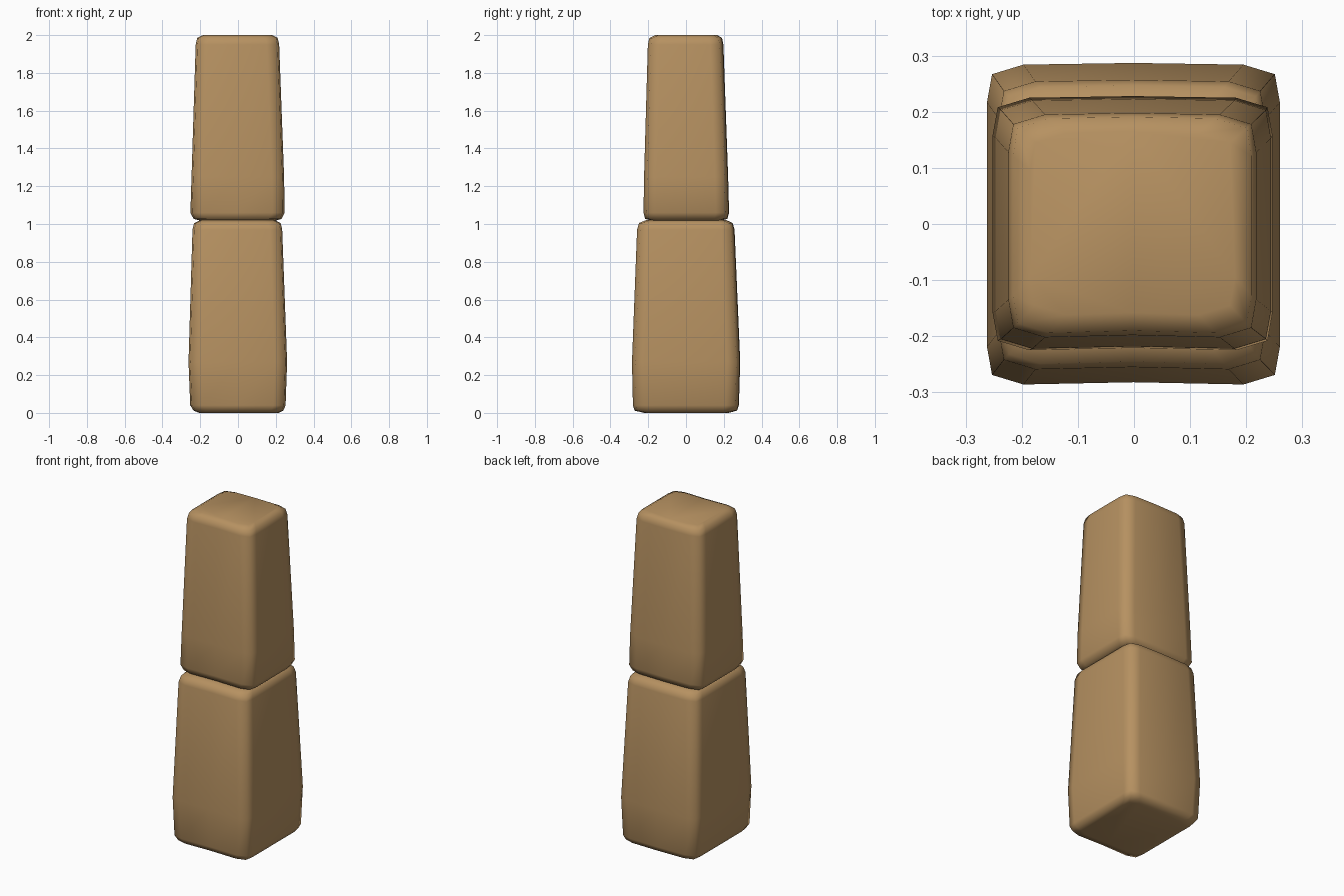
import bpy, bmesh

if "Cube" in bpy.data.objects:
    bpy.data.objects.remove(bpy.data.objects["Cube"])

stone = bpy.data.materials.new("tan_stone")
stone.diffuse_color = (0.47, 0.285, 0.12, 1)
stone.use_nodes = True
stone.node_tree.nodes["Principled BSDF"].inputs["Base Color"].default_value = stone.diffuse_color


def ring(x0, x1, y0, y1, z):
    """Rectangle with clipped corners and slightly bowed front/back."""
    cx, cy = (x0 + x1) / 2, (y0 + y1) / 2
    hx, hy = (x1 - x0) / 2, (y1 - y0) / 2
    corner = [(hx, hy - 0.07), (hx - 0.009, hy - 0.02), (hx - 0.065, hy - 0.003)]
    right_back = corner
    left_back = [(-x, y) for x, y in reversed(corner)]
    left_front = [(-x, -y) for x, y in corner]
    right_front = [(x, -y) for x, y in reversed(corner)]
    pts = right_back + [(0, hy)] + left_back + left_front + [(0, -hy + 0.007)] + right_front
    return [(cx + x, cy + y, z) for x, y in pts]


def block(name, levels):
    """Loft a worn stone block through rings (x0, x1, y0, y1, z)."""
    bm = bmesh.new()
    loops = [[bm.verts.new(p) for p in ring(*lv)] for lv in levels]
    n = len(loops[0])
    for a, b in zip(loops, loops[1:]):
        for i in range(n):
            j = (i + 1) % n
            bm.faces.new((a[i], a[j], b[j], b[i]))
    bm.faces.new(loops[0][::-1])
    bm.faces.new(loops[-1])
    bmesh.ops.recalc_face_normals(bm, faces=bm.faces)
    for f in bm.faces:
        f.smooth = True
    me = bpy.data.meshes.new(name)
    bm.to_mesh(me)
    bm.free()
    me.materials.append(stone)
    ob = bpy.data.objects.new(name, me)
    bpy.context.collection.objects.link(ob)


# Wider lower block
block("lower_block", [
    (-0.205, 0.215, -0.225, 0.225, 0.0),
    (-0.235, 0.24, -0.275, 0.27, 0.012),
    (-0.253, 0.252, -0.284, 0.28, 0.04),
    (-0.262, 0.26, -0.289, 0.287, 0.27),
    (-0.241, 0.234, -0.262, 0.257, 0.97),
    (-0.232, 0.226, -0.252, 0.247, 1.005),
    (-0.20, 0.195, -0.215, 0.215, 1.02),
])

# Narrower upper block
block("upper_block", [
    (-0.20, 0.20, -0.185, 0.185, 1.018),
    (-0.235, 0.23, -0.219, 0.219, 1.027),
    (-0.252, 0.247, -0.228, 0.228, 1.06),
    (-0.246, 0.244, -0.225, 0.223, 1.25),
    (-0.224, 0.218, -0.205, 0.198, 1.95),
    (-0.216, 0.21, -0.197, 0.191, 1.985),
    (-0.185, 0.18, -0.165, 0.165, 2.0),
])
